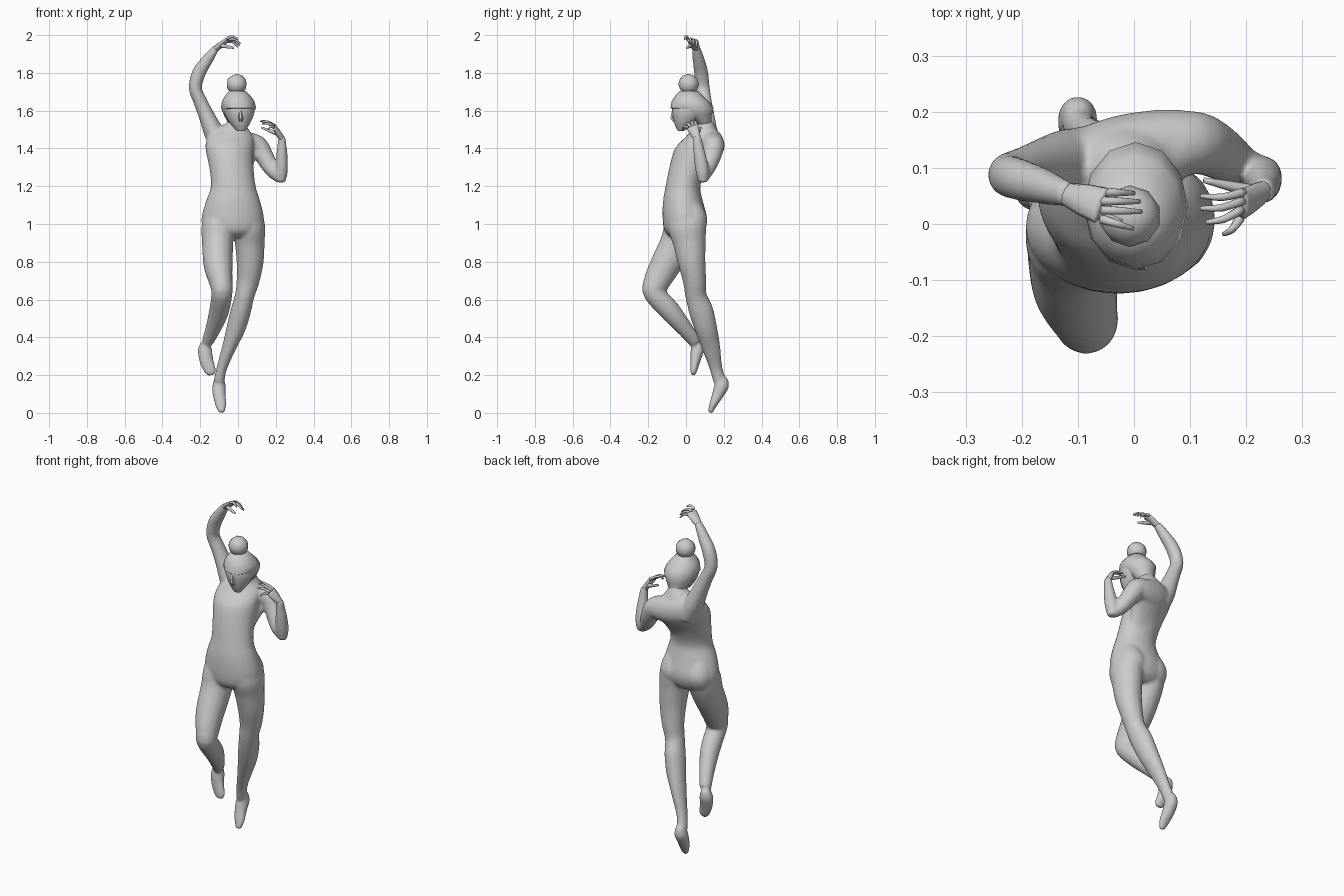
import bpy, bmesh, math
from mathutils import Vector, Matrix


def spline(rows, steps):
    """Catmull-Rom resampling of rows of equal length."""
    out = []
    for i in range(len(rows) - 1):
        p0, p1, p2, p3 = (rows[max(i - 1, 0)], rows[i], rows[i + 1], rows[min(i + 2, len(rows) - 1)])
        for s in range(steps):
            t = s / steps
            out.append([0.5 * (2 * b + (c - a) * t + (2 * a - 5 * b + 4 * c - d) * t * t
                               + (3 * b - a - 3 * c + d) * t ** 3) for a, b, c, d in zip(p0, p1, p2, p3)])
    return out + [list(rows[-1])]


def sweep(bm, rows, ref=(1, 0, 0), n=16, steps=4, level=False):
    """Closed elliptical tube; rows are x, y, z, half width along ref, half depth, optional roll."""
    rows = spline(rows, steps)
    pts = [Vector(r[:3]) for r in rows]
    rings = []
    for i, r in enumerate(rows):
        t = (pts[min(i + 1, len(pts) - 1)] - pts[max(i - 1, 0)]).normalized()
        if level:
            t = Vector((0, 0, 1))
        u = Vector(ref)
        u = (u - t * u.dot(t)).normalized()
        if len(r) > 5:
            u = Matrix.Rotation(math.radians(r[5]), 3, t) @ u
        v = t.cross(u)
        rings.append([bm.verts.new(pts[i] + u * r[3] * math.cos(k * math.tau / n)
                                   + v * r[4] * math.sin(k * math.tau / n)) for k in range(n)])
    for a, b in zip(rings, rings[1:]):
        for k in range(n):
            bm.faces.new((a[k], a[(k + 1) % n], b[(k + 1) % n], b[k]))
    bm.faces.new(rings[0][::-1])
    bm.faces.new(rings[-1])


def finish(bm, name, angle=180):
    bmesh.ops.recalc_face_normals(bm, faces=bm.faces)
    me = bpy.data.meshes.new(name)
    bm.to_mesh(me)
    bm.free()
    me.shade_smooth()
    if angle < 180:
        me.set_sharp_from_angle(angle=math.radians(angle))
    ob = bpy.data.objects.new(name, me)
    bpy.context.collection.objects.link(ob)
    return ob


body = bmesh.new()

# Torso: hips, waist, twisted chest, shoulders
sweep(body, [
    (-.028, -.010, .93, .100, .070, 0), (-.028, -.008, .965, .152, .106, 0),
    (-.028, -.006, 1.03, .166, .118, 0), (-.026, -.016, 1.12, .144, .106, 2),
    (-.025, -.016, 1.20, .119, .092, 4), (-.035, .012, 1.30, .118, .100, 8),
    (-.045, .056, 1.40, .128, .114, 11), (-.040, .088, 1.46, .122, .090, 12),
    (-.025, .100, 1.505, .080, .062, 12), (-.010, .095, 1.54, .045, .047, 8)], level=True, n=24)

# Shoulder girdle across the upper back, tapering down to the waist
sweep(body, [(.120, .145, 1.405, .050, .048), (.070, .150, 1.415, .066, .055),
             (-.020, .140, 1.425, .080, .055), (-.100, .115, 1.440, .070, .050),
             (-.140, .100, 1.450, .045, .040)], ref=(0, 0, 1))
sweep(body, [(-.025, .030, 1.22, .080, .040, 6), (-.025, .062, 1.30, .105, .055, 10),
             (-.020, .102, 1.37, .125, .072, 14), (-.010, .125, 1.43, .115, .060, 15)], level=True)

# Buttocks
for x, y in ((.045, .032), (-.100, .026)):
    sweep(body, [(x, y - .02, 1.15, .040, .035), (x, y - .01, 1.09, .068, .068), (x, y, 1.03, .084, .082),
                 (x, y - .003, .98, .080, .075), (x, y - .015, .94, .060, .060)], level=True)

# Neck
sweep(body, [(-.015, .10, 1.46, .06, .060), (-.008, .090, 1.53, .047, .050), (0, .055, 1.61, .045, .05)])

# Bent leg and its hanging foot
sweep(body, [
    (-.095, .010, 1.08, .050, .060), (-.105, -.012, 1.00, .086, .098), (-.108, -.045, .90, .083, .092),
    (-.105, -.110, .78, .077, .082), (-.090, -.157, .69, .062, .070), (-.085, -.168, .635, .056, .058),
    (-.100, -.085, .540, .053, .056), (-.130, -.010, .450, .042, .044), (-.162, .050, .375, .031, .034)])
sweep(body, [
    (-.170, .075, .378, .020, .018), (-.175, .062, .340, .037, .036), (-.168, .050, .280, .038, .028),
    (-.147, .040, .220, .032, .018), (-.143, .036, .198, .016, .011)])

# Straight leg and its pointed foot
sweep(body, [
    (.040, .010, 1.08, .050, .060), (.056, .005, 1.00, .086, .102), (.062, .018, .90, .079, .087),
    (.064, .030, .80, .072, .074), (.053, .045, .70, .061, .062), (.035, .053, .62, .052, .057),
    (.015, .080, .54, .054, .065), (-.010, .105, .45, .051, .060), (-.046, .132, .35, .038, .050),
    (-.085, .158, .24, .028, .035), (-.100, .178, .17, .029, .035)])
sweep(body, [
    (-.100, .204, .190, .020, .017), (-.100, .192, .150, .035, .038), (-.100, .170, .100, .035, .032),
    (-.090, .142, .040, .030, .020), (-.087, .127, .001, .016, .014)])

# Raised arm
sweep(body, [
    (-.080, .105, 1.40, .070, .060), (-.125, .105, 1.48, .064, .054), (-.165, .102, 1.57, .050, .043),
    (-.200, .096, 1.65, .041, .037), (-.226, .088, 1.72, .038, .035), (-.207, .080, 1.80, .038, .037),
    (-.165, .068, 1.865, .033, .031), (-.115, .052, 1.935, .023, .020)], ref=(0, 1, 0))

# Folded arm: upper arm, elbow, forearm
sweep(body, [
    (.040, .130, 1.435, .062, .054), (.100, .145, 1.415, .058, .056), (.138, .135, 1.36, .052, .050),
    (.178, .110, 1.29, .043, .041)], ref=(0, 1, 0))
sweep(body, [
    (.150, .125, 1.33, .044, .044), (.190, .102, 1.275, .040, .038), (.230, .090, 1.236, .026, .026)],
    ref=(0, 1, 0))
sweep(body, [
    (.228, .090, 1.220, .024, .024), (.230, .086, 1.28, .036, .034), (.232, .075, 1.35, .034, .032),
    (.233, .065, 1.41, .028, .025), (.232, .058, 1.465, .023, .019)], ref=(0, 1, 0))

# Fuse the body parts into one soft skin
skin = finish(body, "body")
fuse = skin.modifiers.new("fuse", 'REMESH')
fuse.mode = 'VOXEL'
fuse.voxel_size = .007
fuse.use_smooth_shade = True
soften = skin.modifiers.new("soften", 'SMOOTH')
soften.factor = .5
soften.iterations = 14


def hand(name, wrist, knuckle, spread, tips, lift, thumb):
    """Palm, four curved fingers and a thumb."""
    bm = bmesh.new()
    w, k, s, lift = Vector(wrist), Vector(knuckle), Vector(spread), Vector(lift)
    half = s.length
    sweep(bm, [(*w, .019, .016), (*(w * .5 + k * .5), half, .015), (*k, half + .005, .010)],
          ref=spread, n=10)
    for i, tip in enumerate(tips):
        base = k + s * (i - 1.5) / 1.5 * .9
        mid = (base + Vector(tip)) / 2 + lift
        sweep(bm, [(*base, .0085, .0085), (*mid, .007, .007), (*tip, .004, .004)], ref=spread, n=8, steps=3)
    a, b = Vector(thumb[0]), Vector(thumb[1])
    sweep(bm, [(*a, .012, .012), (*((a + b) / 2), .009, .009), (*b, .005, .005)], ref=spread, n=8, steps=3)
    finish(bm, name)


hand("raised_hand", (-.125, .055, 1.922), (-.058, .033, 1.974), (0, -.027, .009),
     [(0, .055, 1.935), (.010, .040, 1.945), (.013, .022, 1.955), (-.002, -.008, 1.978)],
     (0, 0, .013), ((-.09, .025, 1.945), (-.022, .004, 1.932)))
hand("folded_hand", (.233, .060, 1.450), (.193, .034, 1.515), (.004, .026, .004),
     [(.160, -.018, 1.500), (.128, .003, 1.530), (.118, .028, 1.545), (.118, .050, 1.543)],
     (0, -.006, .010), ((.215, .058, 1.475), (.125, .078, 1.510)))

# Head: bowed face with a small nose
head = bmesh.new()
sweep(head, [
    (.015, -.028, 1.492, .020, .014), (.012, -.012, 1.522, .046, .046), (.008, .008, 1.57, .073, .080),
    (.004, .018, 1.62, .084, .092), (0, .020, 1.67, .060, .070)], level=True, n=12, steps=2)
sweep(head, [(.012, -.066, 1.60, .008, .010), (.014, -.072, 1.56, .013, .012),
             (.014, -.060, 1.545, .010, .010)], n=6, steps=1)
finish(head, "head", 40)

# Hair: faceted mass from the nape over the crown, pulled up to the bun
hair = bmesh.new()
sweep(hair, [
    (-.004, .088, 1.530, .046, .048), (0, .062, 1.575, .074, .074), (.003, .032, 1.615, .093, .114),
    (.001, .022, 1.650, .086, .098), (-.001, .016, 1.678, .068, .074), (-.003, .015, 1.705, .044, .048)],
    level=True, n=12, steps=1)
finish(hair, "hair", 50)

# Bun
bun = bmesh.new()
bmesh.ops.create_icosphere(bun, subdivisions=2, radius=.055,
                           matrix=Matrix.Translation((-.007, .014, 1.740)))
finish(bun, "hair_bun", 60)
